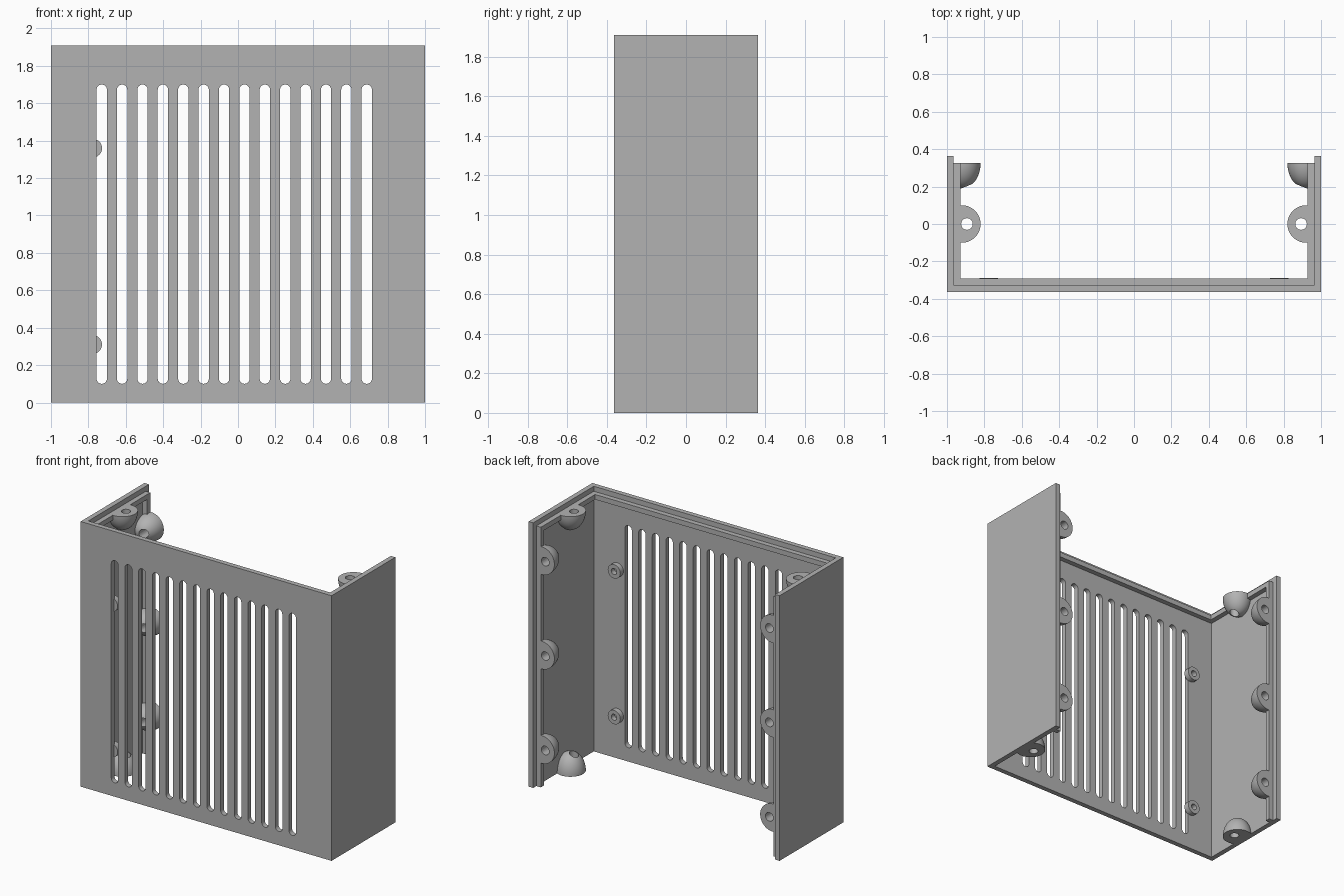
import bpy, bmesh, math
from mathutils import Matrix, Vector

cube = bpy.data.objects.get("Cube")
if cube:
    bpy.data.objects.remove(cube, do_unlink=True)

HEIGHT, HALF_W, HALF_D, STEP = 1.91, 1.0, 0.363, 0.036
RIM_TOP, RIM_BACK = HEIGHT - STEP, HALF_D - STEP
WALL_IN = HALF_W - STEP

grey = bpy.data.materials.new("matte_grey")
grey.use_nodes = True
grey.diffuse_color = (0.45, 0.45, 0.45, 1)
grey.node_tree.nodes["Principled BSDF"].inputs["Base Color"].default_value = (0.45, 0.45, 0.45, 1)


def make(name, bm):
    """Turn a bmesh into a linked object."""
    bmesh.ops.recalc_face_normals(bm, faces=bm.faces)
    mesh = bpy.data.meshes.new(name)
    bm.to_mesh(mesh)
    bm.free()
    obj = bpy.data.objects.new(name, mesh)
    bpy.context.collection.objects.link(obj)
    mesh.materials.append(grey)
    return obj


def add_prism(bm, points, direction):
    """Extrude a flat outline along a direction."""
    face = bm.faces.new([bm.verts.new(p) for p in points])
    out = bmesh.ops.extrude_face_region(bm, geom=[face], use_keep_orig=True)
    verts = [g for g in out["geom"] if isinstance(g, bmesh.types.BMVert)]
    bmesh.ops.translate(bm, verts=verts, vec=direction)


def extrude(name, points, direction):
    bm = bmesh.new()
    add_prism(bm, points, direction)
    return make(name, bm)


def boolean(obj, other, operation):
    """Apply a boolean and remove the helper."""
    mod = obj.modifiers.new("cut", "BOOLEAN")
    mod.operation, mod.object, mod.solver = operation, other, "EXACT"
    graph = bpy.context.evaluated_depsgraph_get()
    mesh = bpy.data.meshes.new_from_object(obj.evaluated_get(graph))
    obj.modifiers.clear()
    obj.data = mesh
    bpy.data.objects.remove(other, do_unlink=True)


def u_wall(name, half_w, front, back, thick, z0, z1):
    """U-shaped wall, open at the back."""
    inner = half_w - thick
    outline = [(-half_w, back), (-half_w, front), (half_w, front), (half_w, back),
               (inner, back), (inner, front + thick), (-inner, front + thick), (-inner, back)]
    return extrude(name, [(x, y, z0) for x, y in outline], (0, 0, z1 - z0))


def circle(cx, cy, r, n, start=0.0, sweep=2 * math.pi):
    return [(cx + r * math.cos(start + sweep * i / n), cy + r * math.sin(start + sweep * i / n))
            for i in range(n)]


def smooth(obj):
    bpy.ops.object.select_all(action="DESELECT")
    obj.select_set(True)
    bpy.context.view_layer.objects.active = obj
    bpy.ops.object.shade_smooth_by_angle(angle=math.radians(30))


# Casing: thin wall with a narrow stepped lip along the top and back edges
LAP = 0.012
casing = u_wall("casing", HALF_W, -HALF_D, HALF_D, STEP, 0, HEIGHT)
top_lip = u_wall("top_lip", WALL_IN + LAP, -HALF_D + STEP - LAP, RIM_BACK, STEP + LAP,
                 RIM_TOP - STEP, RIM_TOP)
boolean(casing, top_lip, "UNION")
for side in (1, -1):
    xs = (side * (WALL_IN - STEP), side * (WALL_IN + LAP))
    corners = [(xs[0], RIM_BACK - STEP, 0), (xs[1], RIM_BACK - STEP, 0),
               (xs[1], RIM_BACK, 0), (xs[0], RIM_BACK, 0)]
    boolean(casing, extrude("back_lip", corners, (0, 0, RIM_TOP)), "UNION")

# Ventilation slots with rounded ends
SLOT_R, SLOT_LOW, SLOT_HIGH = 0.0277, 0.1, 1.7
slots = bmesh.new()
for i in range(14):
    x = -0.7285 + i * 0.109
    top = circle(x, SLOT_HIGH - SLOT_R, SLOT_R, 12, 0, math.pi) + [(x - SLOT_R, SLOT_HIGH - SLOT_R)]
    low = circle(x, SLOT_LOW + SLOT_R, SLOT_R, 12, math.pi, math.pi) + [(x + SLOT_R, SLOT_LOW + SLOT_R)]
    add_prism(slots, [(px, -0.5, pz) for px, pz in top + low], (0, 0.3, 0))
boolean(casing, make("slot_cutter", slots), "DIFFERENCE")
smooth(casing)

# Domed screw lug: flat face at local z = 0, wall side at local +x
R, DEPTH = 0.1, 0.137
profile = [(0, 0)] + [(R * math.cos(a), -DEPTH * math.sin(a))
                      for a in (math.pi / 2 * i / 14 for i in range(14))] + [(0, -DEPTH)]
bm = bmesh.new()
verts = [bm.verts.new((x, 0, z)) for x, z in profile]
edges = [bm.edges.new(pair) for pair in zip(verts, verts[1:])]
bmesh.ops.spin(bm, geom=verts + edges, cent=(0, 0, 0), axis=(0, 0, 1),
               angle=2 * math.pi, steps=40, use_duplicate=False)
bmesh.ops.remove_doubles(bm, verts=bm.verts, dist=0.0001)
bmesh.ops.bisect_plane(bm, geom=bm.verts[:] + bm.edges[:] + bm.faces[:],
                       plane_co=(0.05, 0, 0), plane_no=(1, 0, 0), clear_outer=True)
bmesh.ops.holes_fill(bm, edges=[e for e in bm.edges if e.is_boundary], sides=0)
lug = make("lug_master", bm)
hole = extrude("hole_cutter", [(x, y, -0.3) for x, y in circle(-0.027, 0, 0.031, 24)], (0, 0, 0.4))
boolean(lug, hole, "DIFFERENCE")
smooth(lug)


def place_lug(name, side, normal, location):
    x_axis, z_axis = Vector((side, 0, 0)), Vector(normal)
    rot = Matrix((x_axis, z_axis.cross(x_axis), z_axis)).transposed().to_4x4()
    obj = bpy.data.objects.new(name, lug.data.copy())
    obj.data.transform(Matrix.Translation(location) @ rot)
    bpy.context.collection.objects.link(obj)


for side, label in ((1, "left"), (-1, "right")):
    x = side * 0.92
    # Lugs along the back edge, and one on each end of the side wall
    for z, level in ((0.275, "lower"), (0.955, "middle"), (1.635, "upper")):
        place_lug(f"{label}_{level}_back_lug", side, (0, 1, 0), (x, RIM_BACK, z))
    place_lug(f"{label}_top_lug", side, (0, 0, 1), (x, 0, RIM_TOP))
    place_lug(f"{label}_bottom_lug", side, (0, 0, -1), (x, 0, 0))

    # Screw posts on the inside of the front panel
    for z, level in ((0.31, "lower"), (1.36, "upper")):
        px = side * 0.777
        post = extrude(f"{label}_{level}_post",
                       [(a, -0.332, b) for a, b in circle(px, z, 0.05, 32)], (0, 0.042, 0))
        bore = extrude("bore_cutter",
                       [(a, -0.327, b) for a, b in circle(px, z, 0.022, 20)], (0, 0.1, 0))
        boolean(post, bore, "DIFFERENCE")
        smooth(post)

bpy.data.objects.remove(lug, do_unlink=True)
